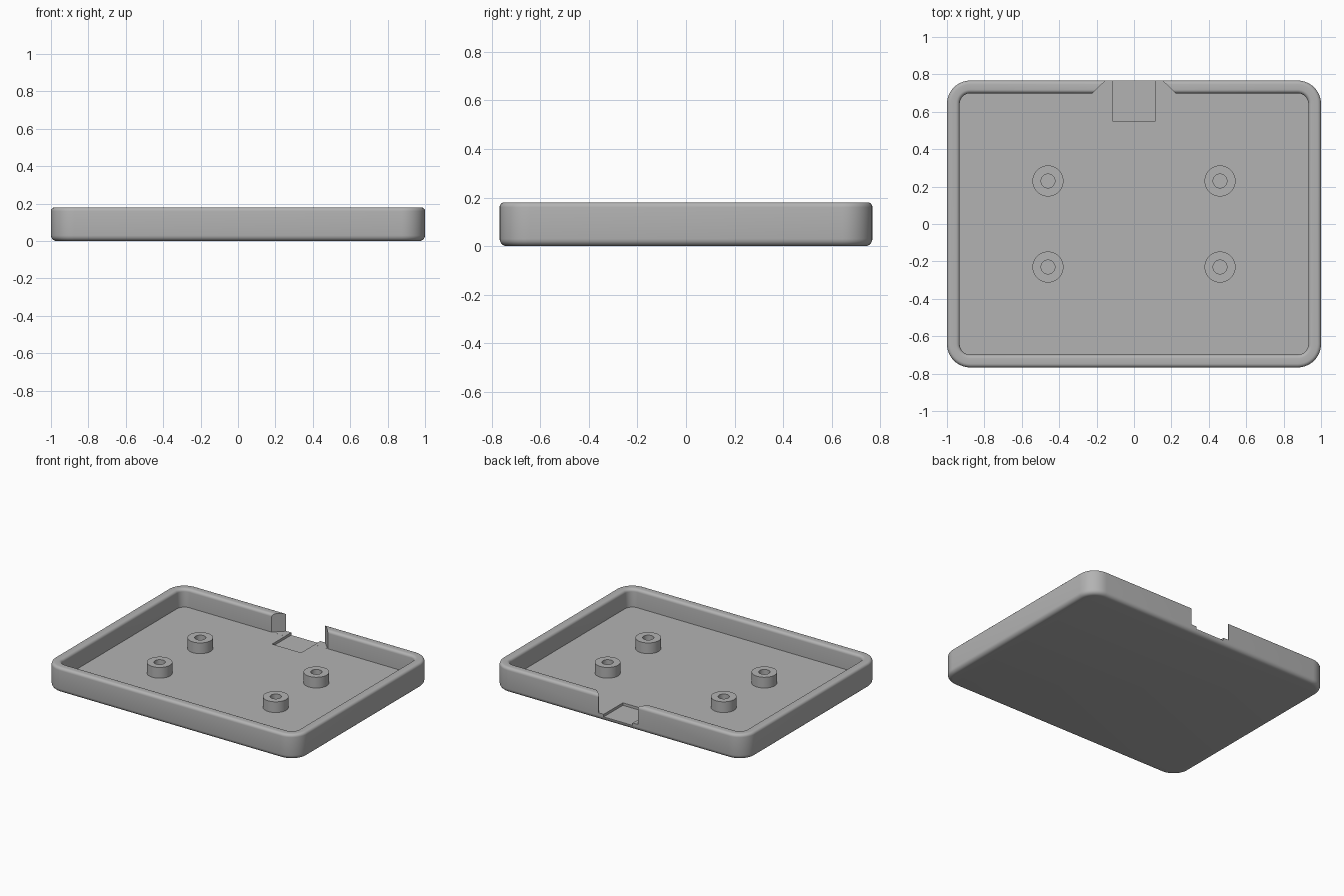
import bpy, bmesh
from math import sin, cos, pi

cube = bpy.data.objects.get("Cube")
if cube:
    bpy.data.objects.remove(cube, do_unlink=True)

HALF_X, HALF_Y, HEIGHT = 1.0, 0.767, 0.18
CORNER, WALL, FLOOR = 0.125, 0.068, 0.05
BASE_FILLET, RIM_FILLET = 0.03, 0.02

grey = bpy.data.materials.new("plain grey")
grey.use_nodes = True
grey.diffuse_color = (0.45, 0.45, 0.45, 1)
grey.node_tree.nodes["Principled BSDF"].inputs["Base Color"].default_value = grey.diffuse_color


def make_object(name, bm):
    bmesh.ops.recalc_face_normals(bm, faces=bm.faces)
    mesh = bpy.data.meshes.new(name)
    bm.to_mesh(mesh)
    bm.free()
    mesh.materials.append(grey)
    obj = bpy.data.objects.new(name, mesh)
    bpy.context.collection.objects.link(obj)
    return obj


def activate(obj):
    bpy.ops.object.select_all(action='DESELECT')
    obj.select_set(True)
    bpy.context.view_layer.objects.active = obj


def bridge(bm, loops):
    for a, b in zip(loops, loops[1:]):
        n = len(a)
        for i in range(n):
            j = (i + 1) % n
            bm.faces.new((a[i], a[j], b[j], b[i]))


def rounded_ring(bm, inset, z, steps=10):
    """Loop of a rounded rectangle, moved inwards by inset."""
    r = CORNER - inset
    ring = []
    for k, (sx, sy) in enumerate(((1, 1), (-1, 1), (-1, -1), (1, -1))):
        for i in range(steps + 1):
            a = (k + i / steps) * pi / 2
            ring.append(bm.verts.new((sx * (HALF_X - CORNER) + r * cos(a),
                                      sy * (HALF_Y - CORNER) + r * sin(a), z)))
    return ring


def arc(cx, cz, r, start, end, steps=5):
    angles = [start + (end - start) * i / steps for i in range(steps + 1)]
    return [(cx + r * cos(a), cz + r * sin(a)) for a in angles]


def prism(name, outline, z0, z1):
    bm = bmesh.new()
    loops = [[bm.verts.new((x, y, z)) for x, y in outline] for z in (z0, z1)]
    bridge(bm, loops)
    for loop in loops:
        bm.faces.new(loop)
    return make_object(name, bm)


def cut(target, cutter):
    activate(target)
    mod = target.modifiers.new("cut", 'BOOLEAN')
    mod.operation, mod.solver, mod.object = 'DIFFERENCE', 'EXACT', cutter
    bpy.ops.object.modifier_apply(modifier=mod.name)
    bpy.data.objects.remove(cutter, do_unlink=True)


# Tray shell: wall section swept around the rounded rectangle
section = arc(BASE_FILLET, BASE_FILLET, BASE_FILLET, 1.5 * pi, pi)
section += arc(RIM_FILLET, HEIGHT - RIM_FILLET, RIM_FILLET, pi, pi / 2)
section += arc(WALL - RIM_FILLET, HEIGHT - RIM_FILLET, RIM_FILLET, pi / 2, 0)
section.append((WALL, FLOOR))
bm = bmesh.new()
rings = [rounded_ring(bm, inset, z) for inset, z in section]
bridge(bm, rings)
bm.faces.new(rings[0])
bm.faces.new(rings[-1])
tray = make_object("tray", bm)

# Flared opening through the back wall
side = [(0.155, HALF_Y + 0.05), (0.155, HALF_Y - 0.003), (0.235, HALF_Y - WALL - 0.012)]
outline = side + [(-x, y) for x, y in reversed(side)]
cut(tray, prism("opening_cutter", outline, FLOOR + 0.0003, HEIGHT + 0.1))

# Shallow recess in the floor behind the opening
outline = [(0.115, 0.55), (0.115, 0.85), (-0.115, 0.85), (-0.115, 0.55)]
cut(tray, prism("recess_cutter", outline, FLOOR - 0.018, HEIGHT + 0.1))
activate(tray)
bpy.ops.object.shade_smooth_by_angle(angle=pi / 6)

# Four hollow mounting posts
SIDES, POST_TOP = 40, FLOOR + 0.077
for x, x_name in ((0.46, "left"), (-0.46, "right")):
    for y, y_name in ((-0.23, "front"), (0.23, "back")):
        bm = bmesh.new()
        loops = []
        for r, z in ((0.083, FLOOR), (0.083, POST_TOP), (0.037, POST_TOP), (0.037, FLOOR)):
            loops.append([bm.verts.new((x + r * cos(2 * pi * i / SIDES),
                                        y + r * sin(2 * pi * i / SIDES), z))
                          for i in range(SIDES)])
        bridge(bm, loops + loops[:1])
        post = make_object(f"{y_name}_{x_name}_post", bm)
        activate(post)
        bpy.ops.object.shade_smooth_by_angle(angle=pi / 6)
